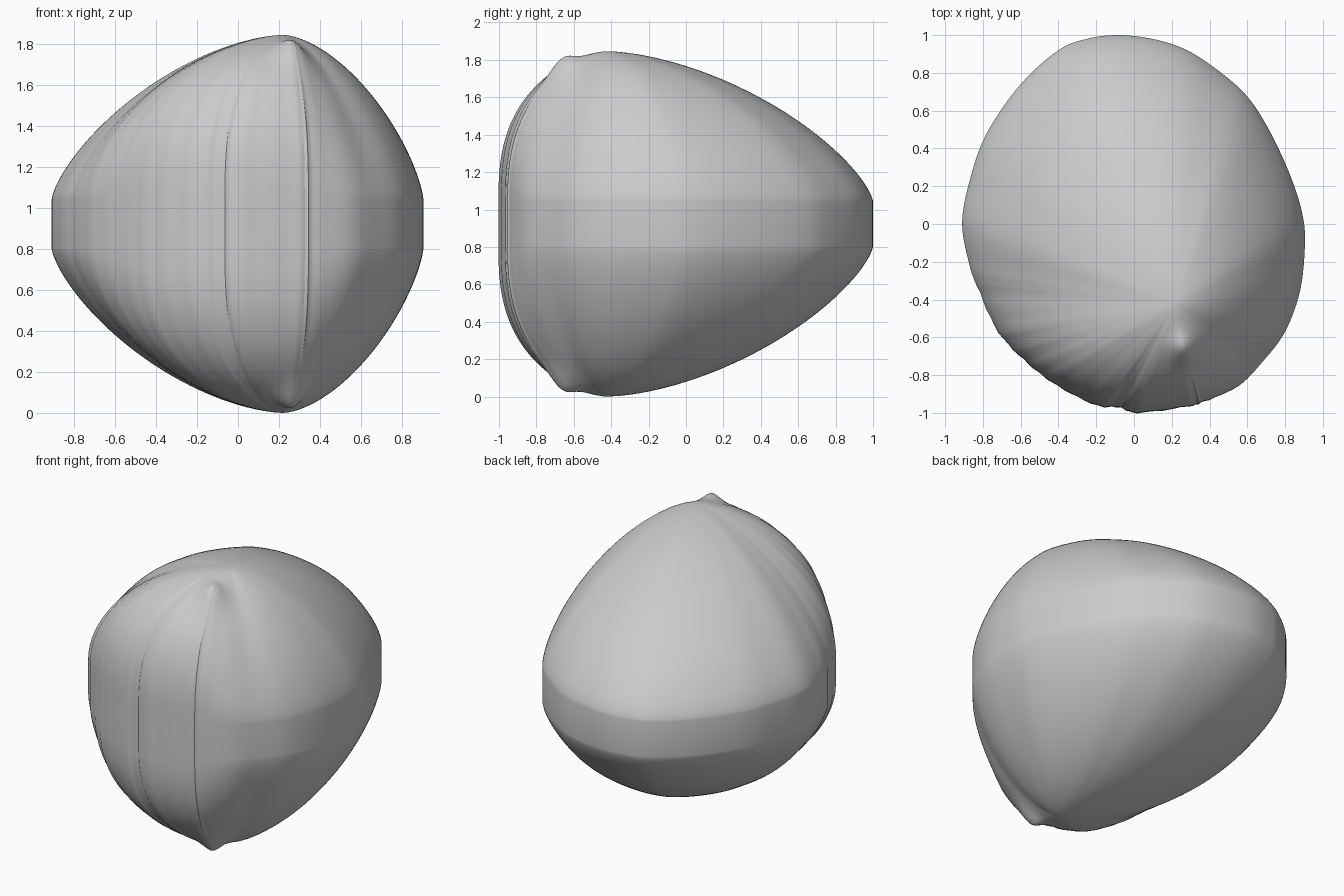
import bpy, bmesh
from math import atan2, cos, pi, exp, sin, radians
from mathutils import Vector

cube = bpy.data.objects.get("Cube")
if cube:
    bpy.data.objects.remove(cube)

RIM, RISE, MIDDLE = 0.12, 0.803, 0.923   # half rim wall, dome rise, mirror height
PEAK = Vector((0.22, -0.42))
NUB = Vector((0.27, -0.66))
RINGS, STEPS = 44, 6

# Plan outline of the widest part, clockwise from the back
OUTLINE = [Vector(p) for p in (
    (-.08, 1), (.12, .975), (.3, .91), (.5, .77), (.62, .65), (.73, .47),
    (.83, .25), (.89, .06), (.905, -.1), (.88, -.35), (.8, -.57), (.68, -.73),
    (.55, -.86), (.37, -.94), (.29, -.965), (.02, -1), (-.08, -.97),
    (-.2, -.96), (-.4, -.86), (-.56, -.74), (-.72, -.57), (-.83, -.33),
    (-.87, -.22), (-.91, 0), (-.87, .23), (-.78, .48), (-.6, .74),
    (-.4, .92), (-.25, .98))]


def smooth_loop(points, steps):
    """Closed smooth curve through the points."""
    loop = []
    n = len(points)
    for i in range(n):
        a, b, c, d = (points[(i + k) % n] for k in (-1, 0, 1, 2))
        for s in range(steps):
            t = s / steps
            loop.append(b + (c - a) * t / 2 + (a * 2 - b * 5 + c * 4 - d) * t * t / 2
                        + (b * 3 - a - c * 3 + d) * t ** 3 / 2)
    return loop


def steepness(direction):
    """1 toward the cliff-like front, 0 elsewhere."""
    angle = atan2(direction.y, direction.x) - radians(-115)
    angle = (angle + pi) % (2 * pi) - pi
    x = max(0, min(1, (radians(80) - abs(angle)) / radians(50)))
    return x * x * (3 - 2 * x)


def dome_point(edge, t):
    """Point of the upper dome, t running from the peak to the rim."""
    flat = PEAK.lerp(edge, t)
    front = steepness(edge - PEAK)
    power = 0.72 - 0.34 * front
    height = RIM + RISE * max(0, 1 - t ** 1.65) ** power
    height += 0.055 * exp(-(flat - NUB).length_squared / 0.006) * (1 - t ** 8)
    return Vector((flat.x, flat.y, height))


def build_stone():
    bm = bmesh.new()
    rim = smooth_loop(OUTLINE, STEPS)
    n = len(rim)
    # small worn ripples along the front wall
    for i, p in enumerate(rim):
        if p.y < -0.3 and p.x < 0.4:
            rim[i] = p * (1 + 0.003 * sin(i * 1.9))
    for side in (1, -1):
        place = lambda p: bm.verts.new((p.x, p.y, MIDDLE + side * p.z))
        top = place(dome_point(rim[0], 0))
        rings = []
        for r in range(1, RINGS + 1):
            t = 1 - (1 - r / RINGS) ** 1.8
            rings.append([place(dome_point(e, t)) for e in rim])
        for i in range(n):
            j = (i + 1) % n
            bm.faces.new((top, rings[0][i], rings[0][j]))
            for a, b in zip(rings, rings[1:]):
                bm.faces.new((a[i], b[i], b[j], a[j]))
        if side == 1:
            upper = rings[-1]
    # upright wall joining both domes
    lower = rings[-1]
    for i in range(n):
        j = (i + 1) % n
        bm.faces.new((upper[i], lower[i], lower[j], upper[j]))
    bmesh.ops.recalc_face_normals(bm, faces=bm.faces)
    mesh = bpy.data.meshes.new("stone")
    bm.to_mesh(mesh)
    bm.free()
    obj = bpy.data.objects.new("stone", mesh)
    bpy.context.collection.objects.link(obj)
    return obj


# Single grey material
grey = bpy.data.materials.new("stone grey")
grey.use_nodes = True
colour = (0.6, 0.6, 0.6, 1)
grey.diffuse_color = colour
grey.node_tree.nodes["Principled BSDF"].inputs["Base Color"].default_value = colour

stone = build_stone()
stone.data.materials.append(grey)
bpy.ops.object.select_all(action="DESELECT")
stone.select_set(True)
bpy.context.view_layer.objects.active = stone
bpy.ops.object.shade_smooth_by_angle(angle=radians(30))
